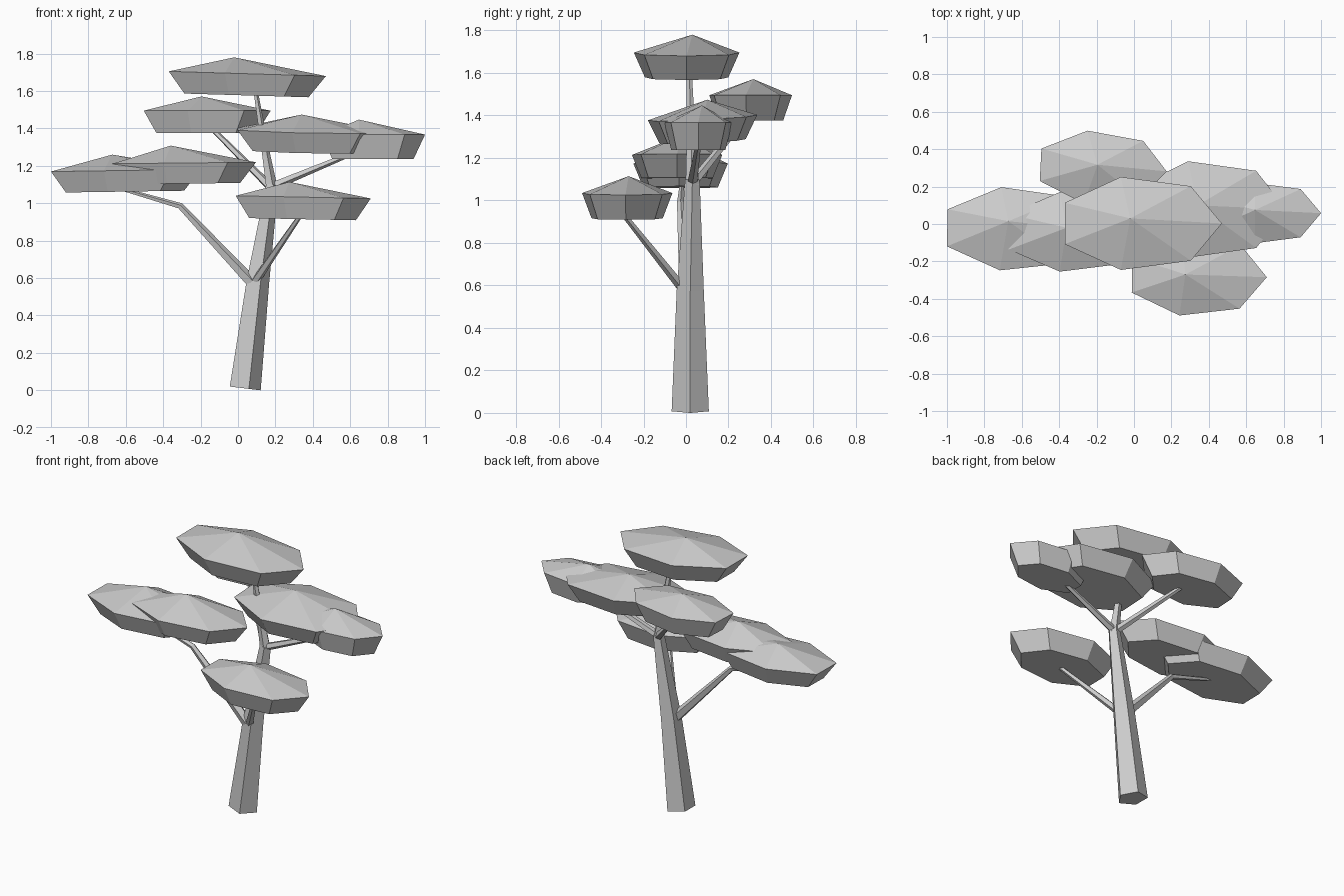
import bpy, bmesh, math
from mathutils import Vector

if "Cube" in bpy.data.objects:
    bpy.data.objects.remove(bpy.data.objects["Cube"])

grey = bpy.data.materials.new("plain_grey")
grey.diffuse_color = (0.6, 0.6, 0.6, 1)
grey.use_nodes = True
grey.node_tree.nodes["Principled BSDF"].inputs["Base Color"].default_value = grey.diffuse_color


def finish(name, bm):
    bmesh.ops.recalc_face_normals(bm, faces=bm.faces)
    me = bpy.data.meshes.new(name)
    bm.to_mesh(me)
    bm.free()
    me.materials.append(grey)
    ob = bpy.data.objects.new(name, me)
    bpy.context.collection.objects.link(ob)


def bridge(bm, a, b):
    n = len(a)
    for i in range(n):
        j = (i + 1) % n
        bm.faces.new((a[i], a[j], b[j], b[i]))


def limb(name, path, sides=5):
    """Tapered faceted limb through (x, y, z, radius) points."""
    bm = bmesh.new()
    pts = [Vector(p[:3]) for p in path]
    rings = []
    for i, p in enumerate(pts):
        t = pts[min(i + 1, len(pts) - 1)] - pts[max(i - 1, 0)]
        q = Vector((0, 0, 1)).rotation_difference(t)
        ring = []
        for k in range(sides):
            a = 2 * math.pi * k / sides
            off = Vector((math.cos(a), math.sin(a), 0)) * path[i][3]
            ring.append(bm.verts.new(p + q @ off))
        rings.append(ring)
    for a, b in zip(rings, rings[1:]):
        bridge(bm, a, b)
    bm.faces.new(rings[0])
    bm.faces.new(rings[-1])
    finish(name, bm)


def canopy(name, centre, radii, low, apex, rot=0, tilt=(0, 0), sides=7):
    """Seven-sided leaf pad: flat underside, flared rim, shallow peak."""
    bm = bmesh.new()
    cx, cy, rim_z = centre
    c, s = math.cos(math.radians(rot)), math.sin(math.radians(rot))

    def ring(scale, z):
        out = []
        for k in range(sides):
            a = 2 * math.pi * k / sides
            u, v = radii[0] * scale * math.cos(a), radii[1] * scale * math.sin(a)
            x, y = u * c - v * s, u * s + v * c
            out.append(bm.verts.new((cx + x, cy + y, z + x * tilt[0] + y * tilt[1])))
        return out

    base, rim = ring(0.79, low), ring(1, rim_z)
    bridge(bm, base, rim)
    bm.faces.new(base)
    top = bm.verts.new(apex)
    for i in range(sides):
        bm.faces.new((rim[i], rim[(i + 1) % sides], top))
    finish(name, bm)


# Trunk and branches
limb("trunk", [(.03, .02, .011, .092), (.10, .02, .58, .067), (.18, .03, 1.10, .036)])
limb("top_stem", [(.18, .03, 1.07, .034), (.15, .025, 1.25, .024), (.09, .015, 1.62, .012)])
limb("back_branch", [(.18, .03, 1.08, .024), (-.13, .28, 1.39, .014)])
limb("right_branch", [(.18, .03, 1.09, .024), (.64, .06, 1.28, .013)])
limb("left_branch", [(.07, 0, .58, .034), (-.31, -.025, .985, .018), (-.62, -.02, 1.075, .010)])
limb("front_branch", [(.09, -.01, .58, .024), (.33, -.29, .93, .013)])

# Leaf pads
canopy("top_canopy", (.028, .003, 1.693), (.442, .255), 1.577, (-.02, .03, 1.78), tilt=(-.03, 0))
canopy("back_canopy", (-.18, .30, 1.495), (.355, .20), 1.375, (-.195, .317, 1.571), -3)
canopy("far_left_canopy", (-.62, -.027, 1.175), (.42, .228), 1.062, (-.672, .015, 1.26), -1, (.015, 0))
canopy("near_left_canopy", (-.307, -.042, 1.215), (.403, .218), 1.105, (-.36, -.02, 1.308), 0, (.01, 0))
canopy("right_canopy", (.385, .078, 1.388), (.43, .264), 1.277, (.34, .10, 1.474), 0, (-.02, .05))
canopy("far_right_canopy", (.71, .058, 1.367), (.29, .165), 1.237, (.647, .075, 1.447))
canopy("front_canopy", (.331, -.278, 1.033), (.379, .218), .915, (.275, -.27, 1.114), -1, (-.02, 0))
